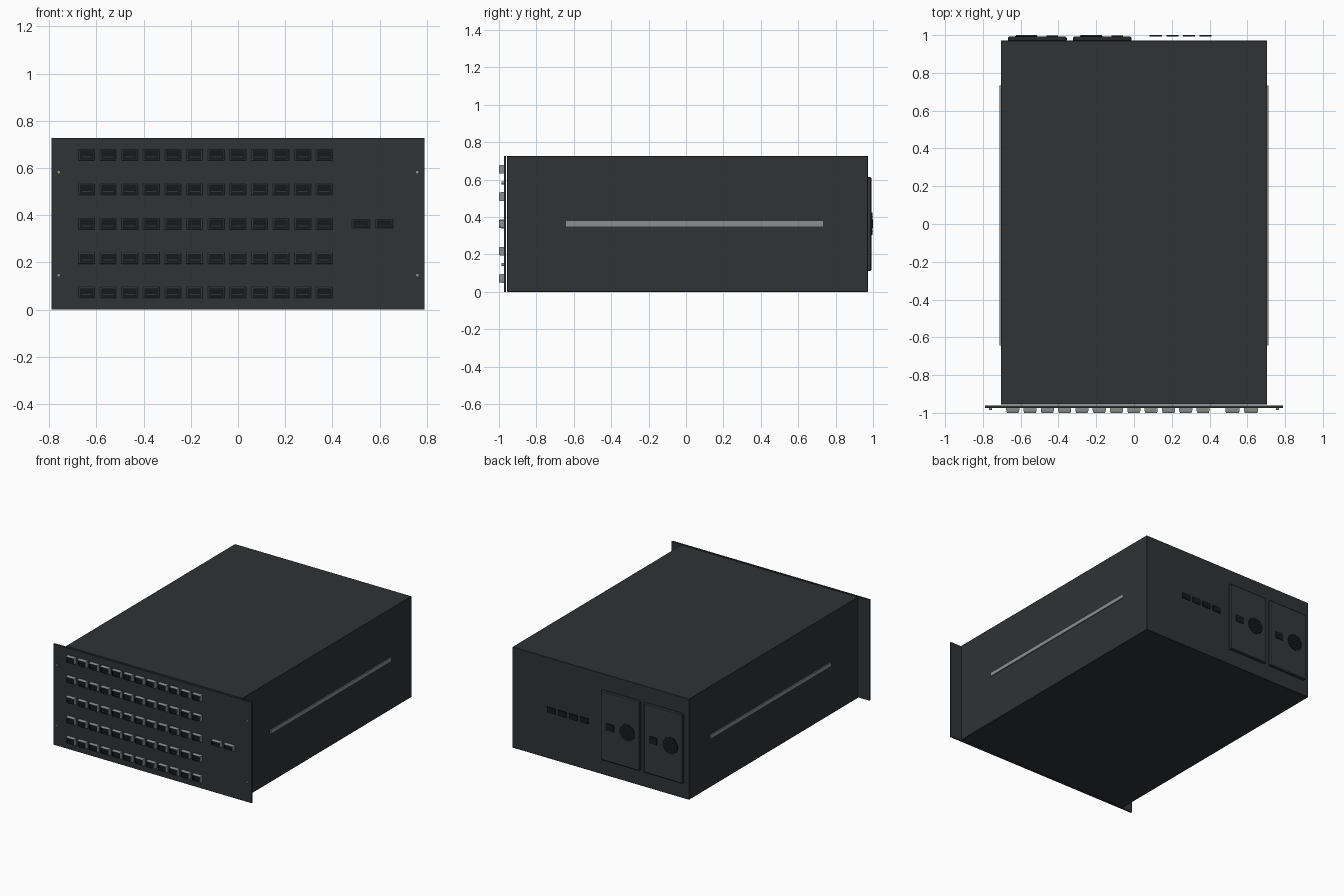
import bpy, bmesh, math
from mathutils import Matrix, Vector

if "Cube" in bpy.data.objects:
    bpy.data.objects.remove(bpy.data.objects["Cube"])


def mat(name, r, g, b):
    m = bpy.data.materials.new(name)
    m.diffuse_color = (r, g, b, 1)
    m.use_nodes = True
    m.node_tree.nodes["Principled BSDF"].inputs["Base Color"].default_value = m.diffuse_color
    return m


CASE = mat("case_charcoal", 0.030, 0.032, 0.035)
PSU = mat("supply_grey", 0.033, 0.037, 0.040)
DARK = mat("socket_black", 0.008, 0.010, 0.012)
SLOT = mat("tongue_grey", 0.030, 0.035, 0.038)
STEEL = mat("steel", 0.27, 0.27, 0.27)


def add_box(bm, lo, hi, index=0):
    lo, hi = Vector(lo), Vector(hi)
    m = Matrix.Translation((lo + hi) / 2) @ Matrix.Diagonal((*(hi - lo), 1))
    verts = bmesh.ops.create_cube(bm, size=1, matrix=m)["verts"]
    for f in {f for v in verts for f in v.link_faces}:
        f.material_index = index


def to_mesh(bm, name, *mats):
    bmesh.ops.recalc_face_normals(bm, faces=bm.faces)
    me = bpy.data.meshes.new(name)
    bm.to_mesh(me)
    bm.free()
    for m in mats:
        me.materials.append(m)
    return me


def place(me, name, loc=(0, 0, 0)):
    ob = bpy.data.objects.new(name, me)
    ob.location = loc
    bpy.context.collection.objects.link(ob)
    return ob


def box(name, lo, hi, m, bevel=0):
    bm = bmesh.new()
    add_box(bm, lo, hi)
    ob = place(to_mesh(bm, name, m), name)
    if bevel:
        mod = ob.modifiers.new("edge", "BEVEL")
        mod.width, mod.segments = bevel, 1
    return ob


def disc(name, loc, radius, depth, m, sides=32):
    bm = bmesh.new()
    bmesh.ops.create_cone(bm, cap_ends=True, segments=sides, radius1=radius, radius2=radius,
                          depth=depth, matrix=Matrix.Rotation(math.pi / 2, 4, "X"))
    ob = place(to_mesh(bm, name, m), name, loc)
    bpy.context.view_layer.objects.active = ob
    ob.select_set(True)
    bpy.ops.object.shade_smooth_by_angle()
    ob.select_set(False)


def port_mesh(name, w, h):
    """Tapered metal cage with a dark cavity and a small tongue, facing -y."""
    bm = bmesh.new()
    t = 0.0045
    # each ring: half width, half height, y
    rings = [(w / 2, h / 2, 0.002), (w / 2, h / 2, -0.014), (w / 2 - .004, h / 2 - .003, -0.026),
             (w / 2 - .004 - t / 2, h / 2 - .003 - t / 2, -0.026),
             (w / 2 - .004 - t / 2, h / 2 - .003 - t / 2, -0.016)]
    loops = [[bm.verts.new((sx * a, y, sz * b)) for sx, sz in ((-1, -1), (1, -1), (1, 1), (-1, 1))]
             for a, b, y in rings]
    for i, (p, q) in enumerate(zip(loops, loops[1:])):
        for k in range(4):
            f = bm.faces.new((p[k], p[(k + 1) % 4], q[(k + 1) % 4], q[k]))
            f.material_index = 1 if i == 3 else 0
    bm.faces.new(loops[-1]).material_index = 1
    bm.faces.new(loops[0])
    add_box(bm, (-w * .32, -0.022, -h * .22), (w * .32, -0.015, -h * .13), 2)
    return to_mesh(bm, name, STEEL, DARK, SLOT)


MID = 0.364

# Case and rack faceplate
box("case_body", (-.705, -.956, 0), (.705, .972, .727), CASE, 0.002)
box("front_plate", (-.79, -.974, 0), (.79, -.962, .727), CASE)

# Side rails
for s, side in ((-1, "left"), (1, "right")):
    xs = sorted((s * .70, s * .712))
    box(f"{side}_rail", (xs[0], -.642, MID - .014), (xs[1], .732, MID + .014), STEEL)
    for z in (.146, .583):
        disc(f"{side}_plate_screw", (s * .76, -.979, z), .008, .014, STEEL, 16)

# Front port grid, 12 by 5, and the uplink pair
port = port_mesh("network_port", .069, .047)
for r in range(5):
    for c in range(12):
        place(port, f"port_{r + 1}_{c + 1}", (-.642 + c * .0916, -.974, .072 + r * .1458))
uplink = port_mesh("uplink_port", .075, .037)
for i, x in enumerate((.521, .620)):
    place(uplink, f"uplink_port_{i + 1}", (x, -.974, MID))

# Rear power supplies with fan grille and inlet
for i, x in enumerate((-.512, -.168)):
    n = f"power_supply_{i + 1}"
    box(n, (x - .156, .968, .112), (x + .156, .992, .614), PSU, .006)
    fx = x - .058
    disc(f"{n}_fan", (fx, .992, MID), .06, .008, DARK)
    for k in range(-2, 3):
        z = k * .02
        half = math.sqrt(.056 ** 2 - z * z)
        box(f"{n}_fan_bar", (fx - half, .994, MID + z - .002), (fx + half, 1.0, MID + z + .002), SLOT)
    box(f"{n}_inlet", (x + .048, .990, MID - .025), (x + .110, .998, MID + .025), DARK)

# Rear management sockets
for i in range(4):
    x = .115 + i * .088
    box(f"rear_socket_{i + 1}", (x - .032, .993, MID - .019), (x + .032, 1.0, MID + .019), DARK)
